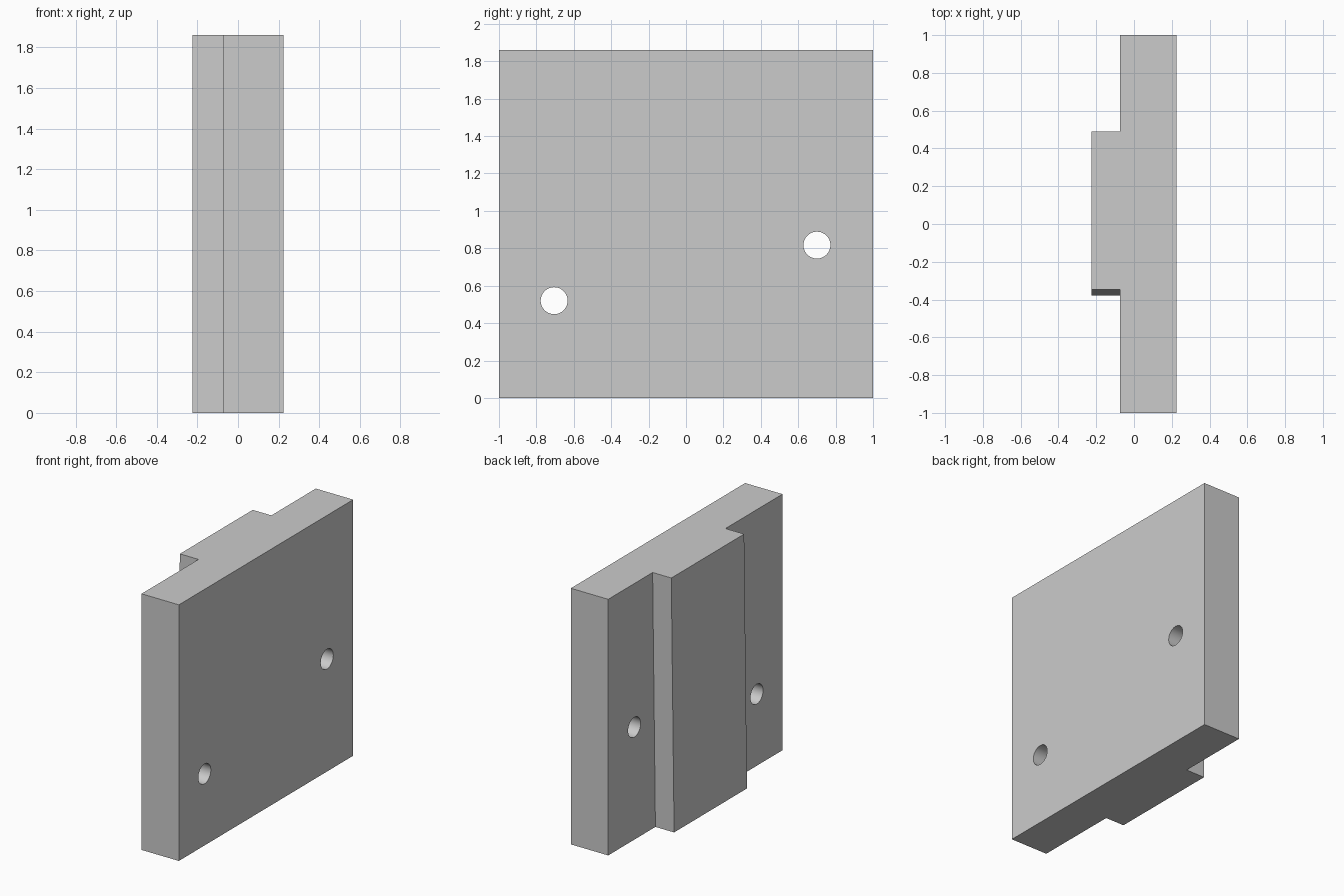
import bpy, bmesh, math

cube = bpy.data.objects.get("Cube")
if cube:
    bpy.data.objects.remove(cube, do_unlink=True)

HEIGHT = 1.86
BACK, STEP, FACE = -0.225, -0.075, 0.225   # x levels: rib face, slab rear, slab front
RIB_FRONT, RIB_BACK, LEAN = -0.378, 0.458, 0.032

grey = bpy.data.materials.new("plain grey")
grey.use_nodes = True
colour = (0.6, 0.6, 0.6, 1)
grey.diffuse_color = colour
grey.node_tree.nodes["Principled BSDF"].inputs["Base Color"].default_value = colour


def outline(bm, z, shift):
    """Stepped plan of slab and rib, with the rib shifted along y."""
    a, b = RIB_FRONT + shift, RIB_BACK + shift
    plan = [(FACE, -1), (FACE, 1), (STEP, 1), (STEP, b),
            (BACK, b), (BACK, a), (STEP, a), (STEP, -1)]
    return [bm.verts.new((x, y, z)) for x, y in plan]


# Slab with a slightly leaning rib, as one solid
bm = bmesh.new()
bottom, top = outline(bm, 0, 0), outline(bm, HEIGHT, LEAN)
bm.faces.new(bottom[::-1])
bm.faces.new(top)
for i in range(len(top)):
    j = (i + 1) % len(top)
    bm.faces.new((bottom[i], bottom[j], top[j], top[i]))
bmesh.ops.recalc_face_normals(bm, faces=bm.faces)
mesh = bpy.data.meshes.new("ribbed_plate")
bm.to_mesh(mesh)
bm.free()
mesh.materials.append(grey)
plate = bpy.data.objects.new("ribbed_plate", mesh)
bpy.context.collection.objects.link(plate)

# Two round holes through the slab
for name, y, z in (("front_hole_cutter", -0.705, 0.52), ("back_hole_cutter", 0.70, 0.817)):
    bpy.ops.mesh.primitive_cylinder_add(vertices=48, radius=0.072, depth=1,
                                        location=(0, y, z), rotation=(0, math.pi / 2, 0))
    cutter = bpy.context.object
    cutter.name = name
    cutter.data.materials.append(grey)
    cutter.hide_render = True
    cutter.hide_set(True)
    cutter.display_type = 'WIRE'
    hole = plate.modifiers.new(name, 'BOOLEAN')
    hole.operation = 'DIFFERENCE'
    hole.solver = 'EXACT'
    hole.object = cutter

# Apply the cuts and keep sharp edges while rounding the bores
bpy.ops.object.select_all(action='DESELECT')
bpy.context.view_layer.objects.active = plate
plate.select_set(True)
for modifier in list(plate.modifiers):
    bpy.ops.object.modifier_apply(modifier=modifier.name)
for cutter in [o for o in bpy.data.objects if o.name.endswith("_cutter")]:
    bpy.data.objects.remove(cutter, do_unlink=True)
bpy.ops.object.shade_smooth_by_angle(angle=math.radians(30))
